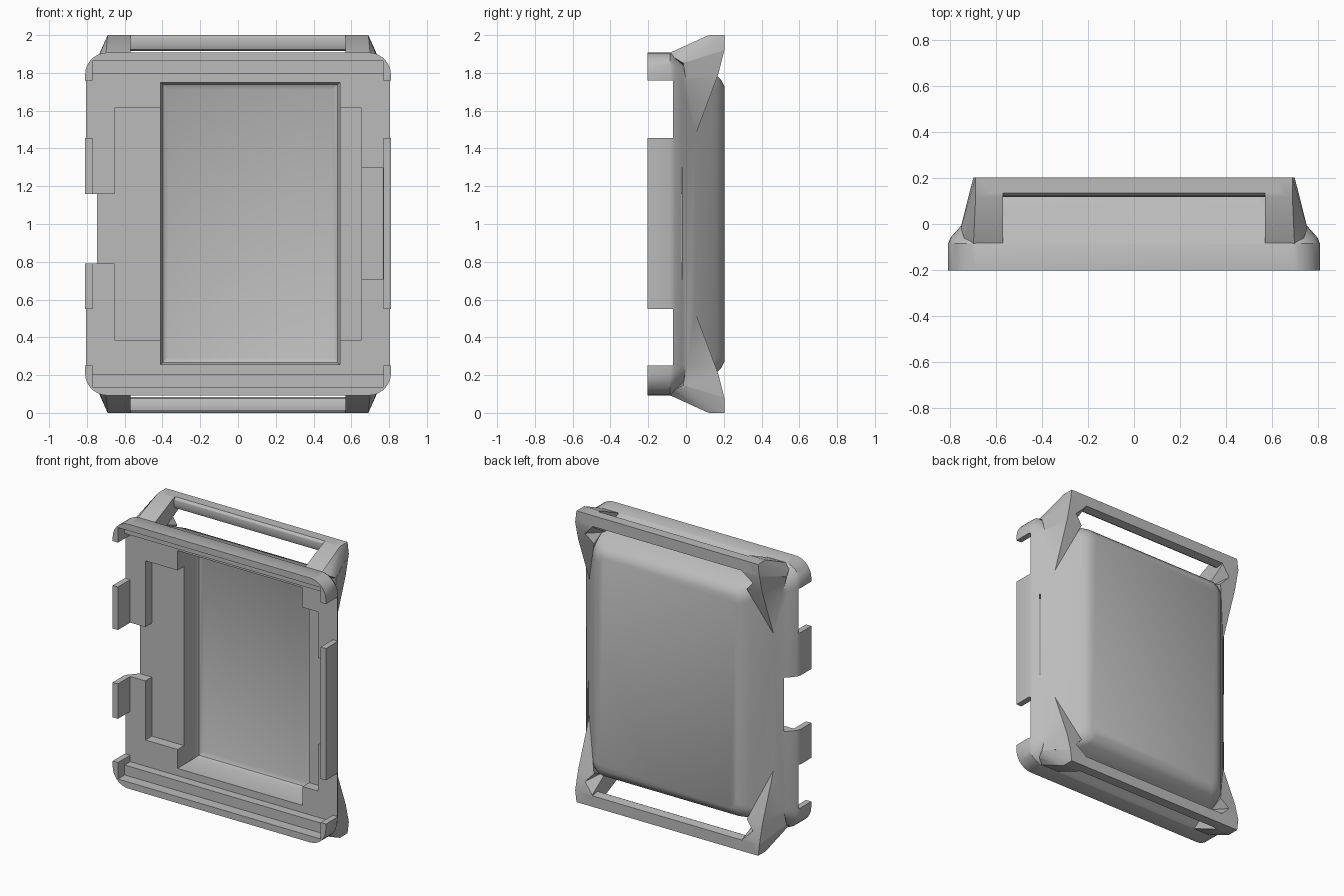
import bpy, bmesh, math
from itertools import product

if "Cube" in bpy.data.objects:
    bpy.data.objects.remove(bpy.data.objects["Cube"], do_unlink=True)

grey = bpy.data.materials.new("plain grey")
grey.use_nodes = True
COLOUR = (0.5, 0.5, 0.5, 1)
grey.diffuse_color = COLOUR
grey.node_tree.nodes["Principled BSDF"].inputs["Base Color"].default_value = COLOUR


def finish(bm, name):
    bmesh.ops.recalc_face_normals(bm, faces=bm.faces)
    mesh = bpy.data.meshes.new(name)
    bm.to_mesh(mesh)
    bm.free()
    obj = bpy.data.objects.new(name, mesh)
    obj.data.materials.append(grey)
    bpy.context.collection.objects.link(obj)
    return obj


def hull(name, points):
    bm = bmesh.new()
    for p in points:
        bm.verts.new(p)
    result = bmesh.ops.convex_hull(bm, input=bm.verts)
    loose = [g for g in result["geom_interior"] if isinstance(g, bmesh.types.BMVert)]
    bmesh.ops.delete(bm, geom=loose, context="VERTS")
    bmesh.ops.dissolve_limit(bm, angle_limit=0.01, verts=bm.verts, edges=bm.edges)
    return finish(bm, name)


def box(name, x, y, z):
    return hull(name, product(x, y, z))


def ring(y, hx, hz, r, steps=7):
    # Rounded rectangle centred on the case axis
    points = []
    for k, (sx, sz) in enumerate([(1, 1), (-1, 1), (-1, -1), (1, -1)]):
        for i in range(steps + 1):
            a = math.pi / 2 * (k + i / steps)
            points.append((sx * (hx - r) + r * math.cos(a), y,
                           1 + sz * (hz - r) + r * math.sin(a)))
    return points


def loft(name, rings):
    bm = bmesh.new()
    loops = [[bm.verts.new(p) for p in pts] for pts in rings]
    n = len(loops[0])
    for a, b in zip(loops, loops[1:]):
        for i in range(n):
            bm.faces.new((a[i], a[(i + 1) % n], b[(i + 1) % n], b[i]))
    bm.faces.new(loops[0])
    bm.faces.new(loops[-1])
    return finish(bm, name)


def combine(target, tool, operation):
    tool.hide_render = True
    mod = target.modifiers.new(operation.title(), "BOOLEAN")
    mod.operation, mod.solver, mod.object = operation, "EXACT", tool
    bpy.context.view_layer.objects.active = target
    bpy.ops.object.modifier_apply(modifier=mod.name)
    bpy.data.objects.remove(tool, do_unlink=True)


# Outer shell, tapering to the back panel
BACK, FRONT = 0.203, -0.203
case = loft("case_shell", [
    ring(FRONT, .81, .908, .12), ring(-.085, .81, .908, .12),
    ring(-.06, .80, .893, .12), ring(-.02, .765, .86, .11),
    ring(.05, .70, .83, .10), ring(.16, .59, .79, .08),
    ring(.185, .56, .765, .07), ring(BACK, .52, .73, .05)])

# Strap lugs with a fin running down each side, and strap bars
for sz in (1, -1):
    for sx in (1, -1):
        arm = [(.57, BACK, 1), (.69, BACK, 1), (.57, .12, 1), (.69, .12, 1),
               (.57, BACK, .92), (.7, BACK, .92), (.57, -.1, .9), (.7, -.1, .9),
               (.58, 0, .8), (.7, .17, .79), (.755, -.02, .855), (.74, -.06, .88),
               (.72, .06, .84)]
        fin = [(.7, BACK, .92), (.7, .17, .79), (.755, -.015, .85), (.73, .07, .84),
               (.7, .05, .47), (.6, .0, .85), (.58, .17, .79)]
        for part in (arm, fin):
            lug = hull("lug", [(sx * x, y, 1 + sz * z) for x, y, z in part])
            combine(case, lug, "UNION")
    section = [(BACK, 1), (.135, 1), (.122, .985), (.118, .955), (.13, .925),
               (.145, .917), (BACK, .925)]
    bar = hull("strap_bar", [(x, y, 1 + sz * z) for x in (-.62, .62) for y, z in section])
    combine(case, bar, "UNION")

# Stepped front opening
OUT = -0.4
cutters = [
    box("opening", (-.77, .77), (OUT, -.13), (.137, 1.863)),
    box("opening_step", (-.77, .77), (OUT, -.07), (.205, 1.795)),
    # Shallow tray
    box("tray", (-.655, .655), (OUT, 0), (.385, 1.615)),
    # Side slots of the tray
    box("left_slot", (.64, .768), (OUT, -.02), (.705, 1.3)),
    box("right_slot", (-.95, -.64), (OUT, 0), (.79, 1.16)),
]
# Gaps that leave separate clips along the side walls
for x, gaps in (((.76, .95), [(.25, .55), (1.455, 1.76)]),
                ((-.95, -.76), [(.25, .55), (.79, 1.16), (1.455, 1.76)])):
    for z in gaps:
        cutters.append(box("clip_gap", x, (OUT, -.07), z))

# Deep pocket with eased floor edges
pocket = []
for y, inset in ((OUT, 0), (.12, 0), (.145, .012), (.16, .04)):
    pocket += product((-.41 + inset, .54 - inset), (y,), (.255 + inset, 1.75 - inset))
cutters.append(hull("pocket", pocket))

for cutter in cutters:
    combine(case, cutter, "DIFFERENCE")

for obj in bpy.context.selected_objects:
    obj.select_set(False)
case.select_set(True)
bpy.context.view_layer.objects.active = case
bpy.ops.object.shade_smooth_by_angle(angle=math.radians(32))
